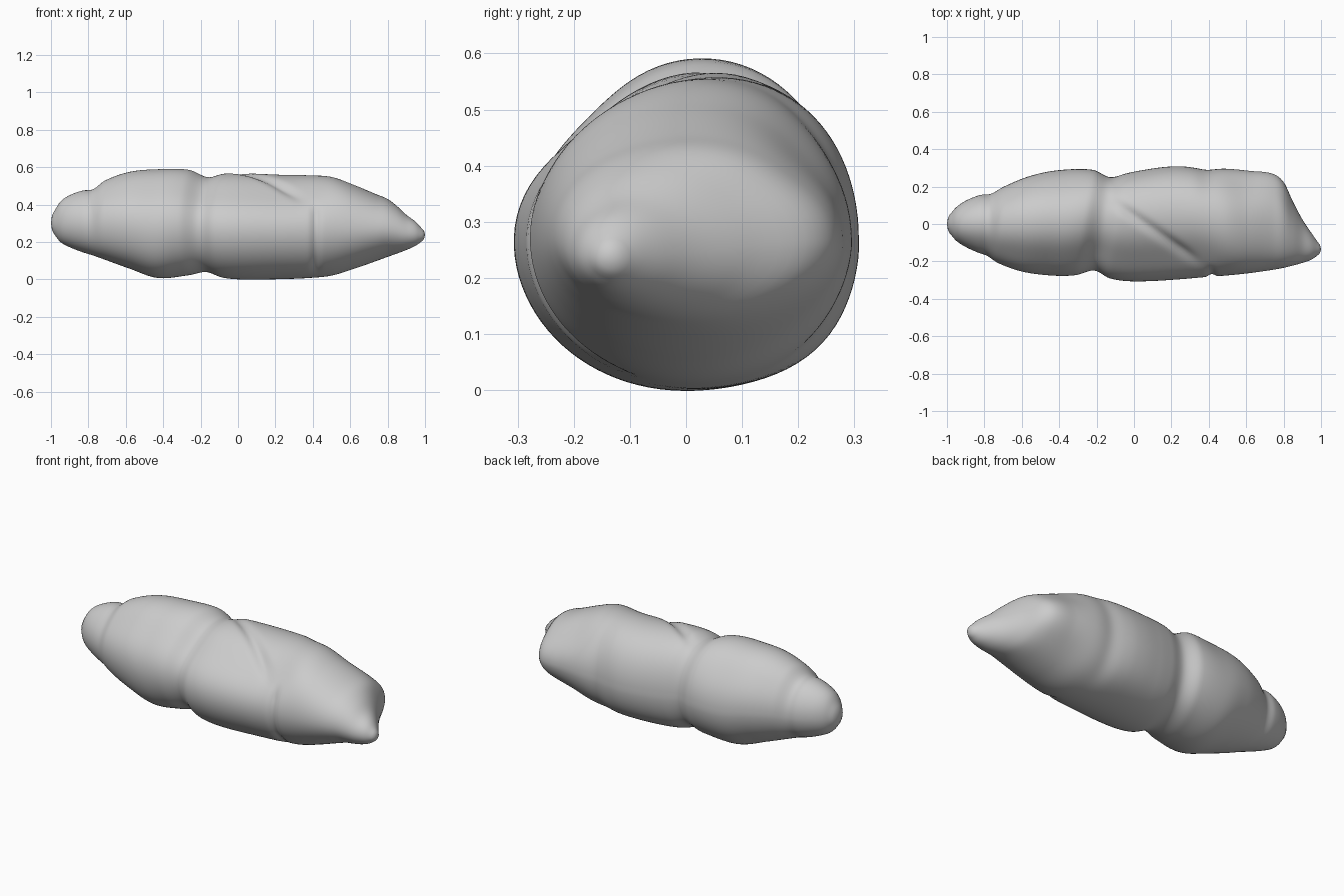
import bpy, bmesh, math

if "Cube" in bpy.data.objects:
    bpy.data.objects.remove(bpy.data.objects["Cube"])

# Outline stations along the length: x, y min, y max, z min, z max
OUTLINE = [
    (-0.985, -.050, .050, .245, .360),
    (-0.95, -.090, .090, .200, .415),
    (-0.90, -.122, .125, .172, .450),
    (-0.83, -.152, .155, .145, .475),
    (-0.775, -.170, .162, .128, .482),
    (-0.71, -.210, .200, .105, .530),
    (-0.58, -.255, .255, .058, .576),
    (-0.43, -.275, .288, .008, .590),
    (-0.27, -.275, .290, .022, .587),
    (-0.17, -.250, .250, .040, .547),
    (-0.08, -.292, .272, .010, .566),
    (0.03, -.308, .290, .000, .568),
    (0.23, -.298, .308, .002, .560),
    (0.38, -.285, .296, .008, .557),
    (0.50, -.275, .296, .020, .548),
    (0.62, -.262, .285, .056, .505),
    (0.74, -.245, .270, .098, .455),
    (0.80, -.234, .225, .120, .430),
    (0.85, -.222, .120, .138, .392),
    (0.90, -.208, .025, .157, .345),
    (0.95, -.190, -.050, .180, .308),
    (0.985, -.165, -.100, .205, .270),
]
STEPS, SIDES = 150, 96


def outline_at(x):
    """Smooth (Hermite) interpolation of the outline at x."""
    n = len(OUTLINE)
    i = max(j for j in range(n - 1) if OUTLINE[j][0] <= x + 1e-9)
    p, q = OUTLINE[i], OUTLINE[i + 1]
    a, b = OUTLINE[max(i - 1, 0)], OUTLINE[min(i + 2, n - 1)]
    h = q[0] - p[0]
    t = (x - p[0]) / h
    out = []
    for k in range(1, 5):
        m0 = (q[k] - a[k]) / (q[0] - a[0]) * h
        m1 = (b[k] - p[k]) / (b[0] - p[0]) * h
        out.append((2*t**3 - 3*t*t + 1) * p[k] + (t**3 - 2*t*t + t) * m0
                   + (3*t*t - 2*t**3) * q[k] + (t**3 - t*t) * m1)
    return out


def bell(d, w):
    return math.exp(-(d / w) ** 2)


def ramp(v, lo, hi):
    t = min(max((v - lo) / (hi - lo), 0), 1)
    return t * t * (3 - 2 * t)


def point(x, ang):
    y0, y1, z0, z1 = outline_at(x)
    cy, cz = (y0 + y1) / 2, z0 + (z1 - z0) * 0.48
    c, s = math.cos(ang), math.sin(ang)

    def bulge(deg):
        return bell(ang - math.radians(deg), 0.45)

    # lopsided oval section, different for left roll, middle and right end
    size = ramp(y1 - y0, 0.15, 0.5)
    left = 1 - ramp(x, -0.4, -0.1)
    right = ramp(x, 0.3, 0.6)
    mid = 1 - left - right
    r = 1 + size * (
        bulge(136) * (-0.07 * left - 0.085 * mid + 0.015 * right)
        + bulge(42) * (-0.045 * left - 0.065 * right)
        + bulge(314) * (0.005 * left + 0.05 * mid - 0.03 * right)
        + bulge(226) * (0.03 * left))
    y = cy + r * c * (y1 - y0) / 2
    z = cz + r * s * ((z1 - cz) if s > 0 else (cz - z0))
    # the top leans backwards in the middle
    if s > 0:
        y += s * s * size * (0.015 * left + 0.04 * mid)
    # slanted rolls
    lean = 0.07 * ramp(x, -0.95, -0.75) + 0.10 * ramp(x, -0.5, -0.25)
    x += lean * y * (1 - ramp(x, -0.1, 0.2))
    # diagonal crease over the top
    along = (x + 0.08) * 0.81 - (y - 0.10) * 0.58
    across = (x + 0.08) * 0.58 + (y - 0.10) * 0.81
    cut = 0.019 * bell(across, 0.026) * ramp(along, -0.1, 0.1) \
        * (1 - ramp(along, 0.38, 0.58)) * ramp(z, 0.26, 0.40)
    # crease round the front and a soft dip round the back
    cut += 0.015 * bell(x - 0.415, 0.02) * ramp(-y, 0.08, 0.22) * (1 - ramp(z, 0.34, 0.43))
    cut += 0.006 * bell(x - 0.39, 0.05) * ramp(y, 0.1, 0.25)
    return (x, y - c * cut, z - s * cut)


# Rolled body lofted through the outline
bm = bmesh.new()
rings = []
for i in range(STEPS + 1):
    x = -0.985 * math.cos(math.pi * i / STEPS) * 0.35 + 0.65 * 0.985 * (2 * i / STEPS - 1)
    rings.append([bm.verts.new(point(x, 2 * math.pi * j / SIDES)) for j in range(SIDES)])
for a, b in zip(rings, rings[1:]):
    for j in range(SIDES):
        k = (j + 1) % SIDES
        bm.faces.new((a[j], a[k], b[k], b[j]))


# Rounded tips
def tip(ring, apex):
    inner = [bm.verts.new([apex[0] + (v.co.x - apex[0]) * 0.35] +
                          [apex[d] + (v.co[d] - apex[d]) * 0.65 for d in (1, 2)]) for v in ring]
    end = bm.verts.new(apex)
    for j in range(SIDES):
        k = (j + 1) % SIDES
        bm.faces.new((ring[j], ring[k], inner[k], inner[j]))
        bm.faces.new((inner[j], inner[k], end))


tip(rings[0], (-1.0, 0.0, 0.302))
tip(rings[-1], (1.0, -0.135, 0.238))
bmesh.ops.recalc_face_normals(bm, faces=bm.faces[:])
mesh = bpy.data.meshes.new("rolled_body")
bm.to_mesh(mesh)
bm.free()
body = bpy.data.objects.new("rolled_body", mesh)
bpy.context.collection.objects.link(body)
for p in mesh.polygons:
    p.use_smooth = True
